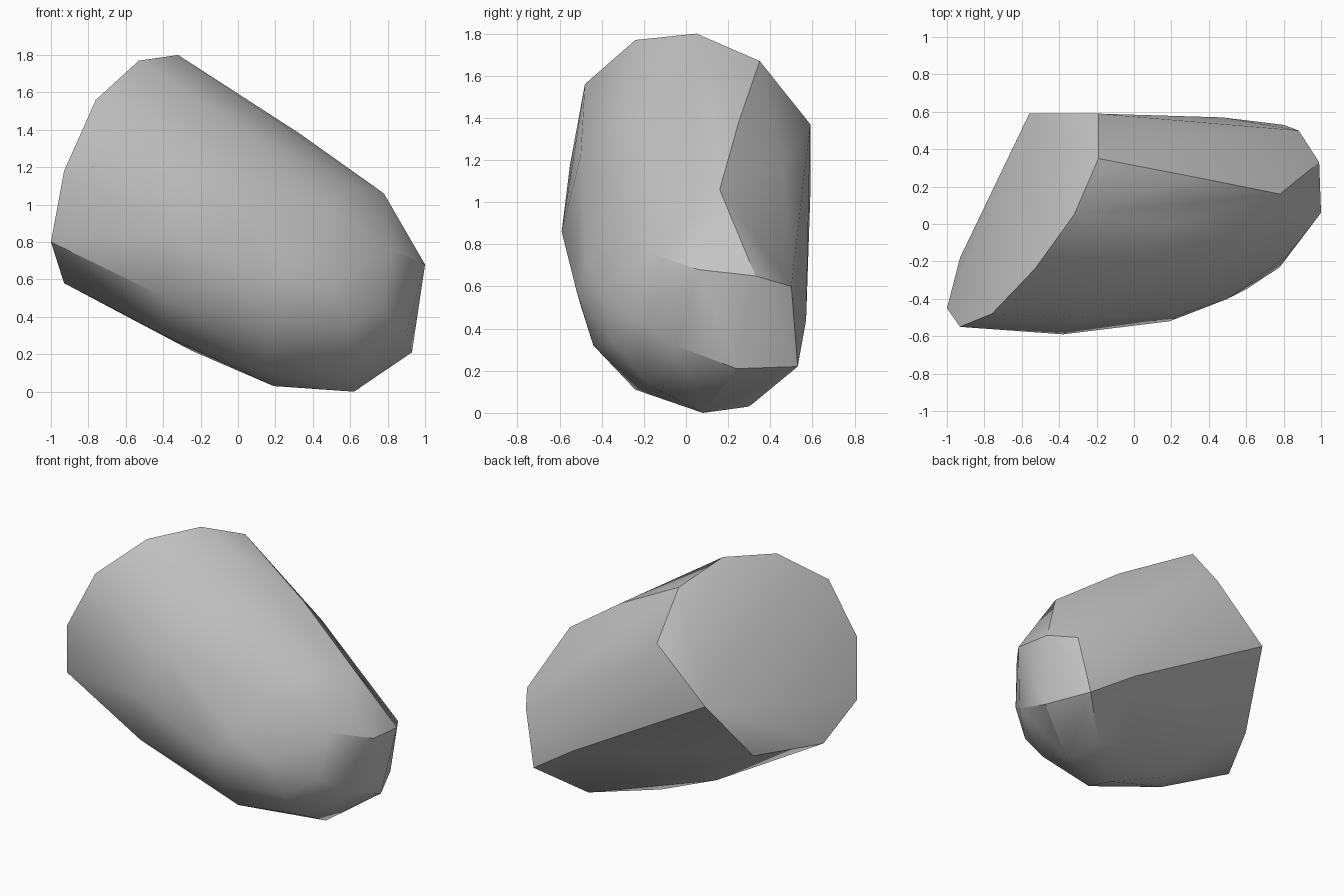
import bpy
import bmesh
import math

cube = bpy.data.objects.get("Cube")
if cube:
    bpy.data.objects.remove(cube, do_unlink=True)


def flat_material(name, colour):
    mat = bpy.data.materials.new(name)
    mat.use_nodes = True
    mat.diffuse_color = colour
    mat.node_tree.nodes["Principled BSDF"].inputs["Base Color"].default_value = colour
    return mat


# Broad cleaved face at the upper end, as a rim
upper_rim = [(-.32, .05, 1.8), (-.53, -.24, 1.77), (-.76, -.48, 1.56),
             (-.93, -.55, 1.18), (-1, -.45, .8), (-.93, -.18, .58),
             (-.7, .26, .6), (-.56, .59, 1.03), (-.19, .59, 1.37),
             (-.19, .35, 1.67)]

# Ring around the upper body
upper_ring = [(.33, .25, 1.38), (.2, 0, 1.42), (0, -.27, 1.43),
              (-.24, -.5, 1.22), (-.38, -.59, .86), (-.4, -.5, .51),
              (-.41, -.22, .31), (-.25, .02, .22), (.32, .46, 1.17)]

# Ring around the lower body
lower_ring = [(.78, .16, 1.06), (.62, -.05, 1.1), (.5, -.28, .98),
              (.28, -.47, .72), (.19, -.52, .58), (.17, -.44, .32),
              (.17, -.24, .11), (.19, 0, .03), (.54, .3, .03),
              (.47, .57, .44)]

# Rounded shoulder that closes towards the lower end
shoulder = [(.82, -.17, .76), (.78, -.23, .45), (.5, -.4, .58),
            (.6, -.35, .34), (.6, -.17, .13), (.62, .08, 0)]

# Small blunt face at the lower end
lower_rim = [(1, .06, .68), (.99, .33, .65), (.88, .5, .6),
             (.8, .53, .22), (.93, .24, .21), (.9, -.05, .32)]

# The stone is the solid stretched over all of these corners
bm = bmesh.new()
for group in (upper_rim, upper_ring, lower_ring, shoulder, lower_rim):
    for corner in group:
        bm.verts.new(corner)
bmesh.ops.convex_hull(bm, input=bm.verts)
loose = [v for v in bm.verts if not v.link_faces]
bmesh.ops.delete(bm, geom=loose, context="VERTS")
bmesh.ops.recalc_face_normals(bm, faces=bm.faces)

mesh = bpy.data.meshes.new("boulder")
bm.to_mesh(mesh)
bm.free()
mesh.materials.append(flat_material("stone grey", (.55, .55, .55, 1)))

boulder = bpy.data.objects.new("boulder", mesh)
bpy.context.collection.objects.link(boulder)
bpy.ops.object.select_all(action="DESELECT")
boulder.select_set(True)
bpy.context.view_layer.objects.active = boulder
bpy.ops.object.shade_smooth_by_angle(angle=math.radians(31))
